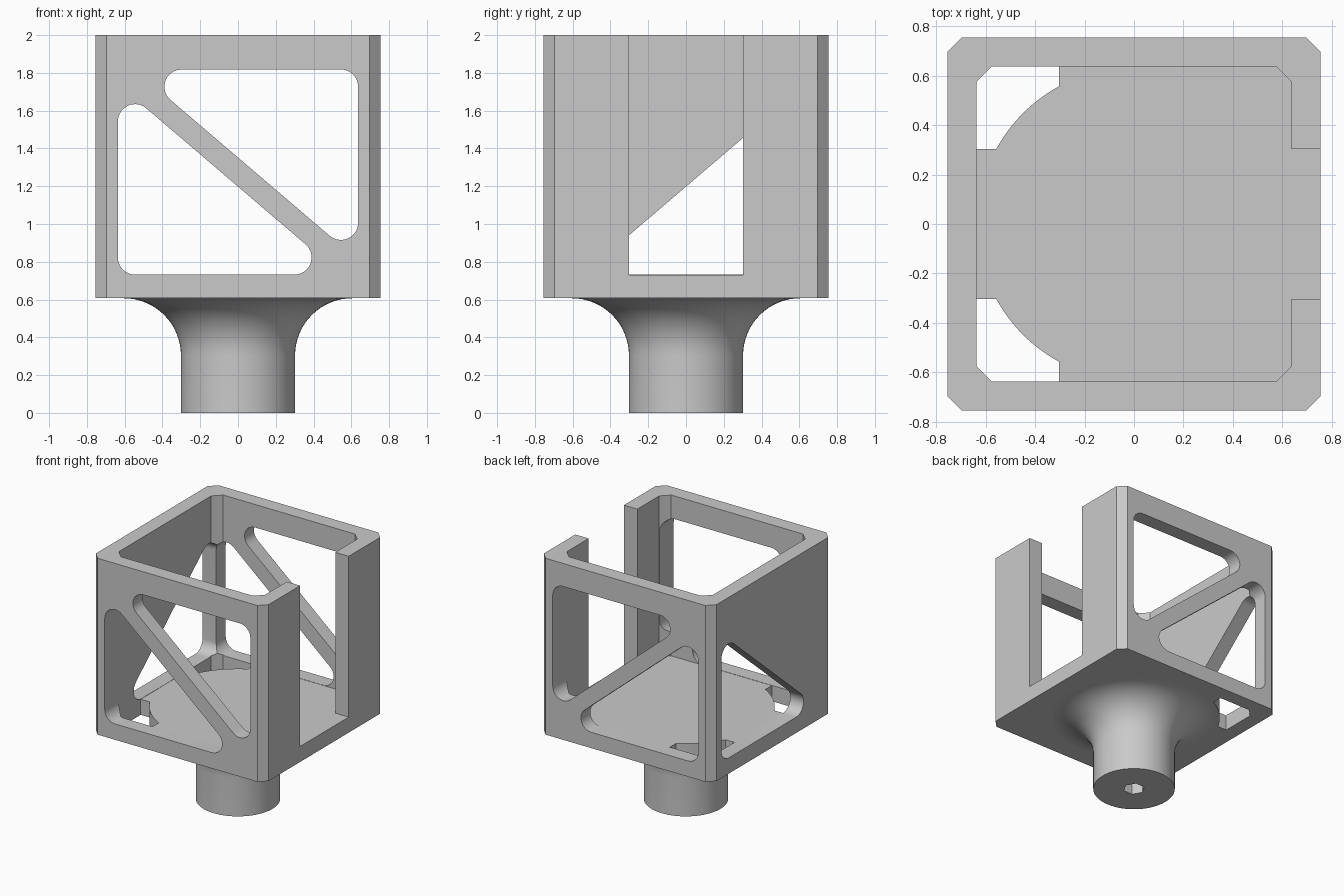
import bpy, bmesh, math
from mathutils import Vector, Matrix

if "Cube" in bpy.data.objects:
    bpy.data.objects.remove(bpy.data.objects["Cube"], do_unlink=True)

OUT, INN = 0.755, 0.638            # outer and inner half widths
Z0, FLOOR, TOP = 0.607, 0.73, 2.0
GAP = 0.303                        # half width of the side slot

grey = bpy.data.materials.new("plain grey")
grey.use_nodes = True
grey.diffuse_color = (0.59, 0.59, 0.59, 1)
grey.node_tree.nodes["Principled BSDF"].inputs["Base Color"].default_value = grey.diffuse_color


def finish(name, bm):
    bmesh.ops.recalc_face_normals(bm, faces=bm.faces)
    mesh = bpy.data.meshes.new(name)
    bm.to_mesh(mesh)
    bm.free()
    mesh.materials.append(grey)
    obj = bpy.data.objects.new(name, mesh)
    bpy.context.collection.objects.link(obj)
    return obj


def prism(name, outline, low, high, turn=None):
    """Extrude a flat outline along z, then optionally rotate it."""
    bm = bmesh.new()
    face = bm.faces.new([bm.verts.new((x, y, low)) for x, y in outline])
    new = bmesh.ops.extrude_face_region(bm, geom=[face])["geom"]
    bmesh.ops.translate(bm, vec=(0, 0, high - low),
                        verts=[v for v in new if isinstance(v, bmesh.types.BMVert)])
    if turn:
        bm.transform(turn)
    return finish(name, bm)


def cut(obj, cutter):
    bpy.context.view_layer.objects.active = obj
    mod = obj.modifiers.new("cut", "BOOLEAN")
    mod.operation, mod.solver, mod.object = "DIFFERENCE", "EXACT", cutter
    bpy.ops.object.modifier_apply(modifier=mod.name)
    bpy.data.objects.remove(cutter, do_unlink=True)


def chamfered_square(h, c):
    pts = []
    for i in range(4):
        turn = Matrix.Rotation(-i * math.pi / 2, 2)
        pts += [turn @ Vector((h - c, h)), turn @ Vector((h, h - c))]
    return pts


def rounded(points, r, steps=10):
    """Round every corner of a convex outline."""
    pts, out = [Vector(p) for p in points], []
    for i, p in enumerate(pts):
        a = (pts[i - 1] - p).normalized()
        b = (pts[(i + 1) % len(pts)] - p).normalized()
        half = a.angle(b) / 2
        centre = p + (a + b).normalized() * r / math.sin(half)
        start = p + a * r / math.tan(half) - centre
        end = p + b * r / math.tan(half) - centre
        sweep = start.angle_signed(end)
        out += [centre + Matrix.Rotation(-sweep * k / steps, 2) @ start
                for k in range(steps + 1)]
    return out


# Box body with its cavity and the open slot on one side
body = prism("box_frame", chamfered_square(OUT, 0.058), Z0, TOP)
cut(body, prism("cavity", chamfered_square(INN, 0.062), FLOOR, TOP + 0.2))
cut(body, prism("slot", [(0.4, -GAP), (1, -GAP), (1, GAP), (0.4, GAP)], FLOOR, TOP + 0.2))

# Triangular windows either side of a diagonal brace, a hair inside the cavity
wide, low, high, bar = INN - 0.002, FLOOR + 0.002, 1.818, 0.077
mid = (low + high) / 2
slope = (high - mid) / wide
reach = wide - bar / slope
lower = [(-wide, low), (reach, low), (-wide, high - bar)]
upper = [(-x, 2 * mid - z) for x, z in lower]
stand = Matrix.Rotation(math.pi / 2, 4, "X")
side = Matrix.Rotation(-math.pi / 2, 4, "Z") @ stand
for tri in (lower, upper):
    outline = rounded(tri, 0.091)
    # front and back walls in one pass
    cut(body, prism("window", outline, -1, 1, stand))
    # closed side wall, with the brace high at the back
    cut(body, prism("window", outline, 0.5, 1, side))

# Floor openings in the two corners by the closed side wall
R = 0.635
a0 = math.asin(GAP / R)
arc = [a0 + (math.pi / 2 - 2 * a0) * k / 12 for k in range(13)]
corner = [(GAP, INN), (INN - 0.062, INN), (INN, INN - 0.062), (INN, GAP)]
corner += [(R * math.cos(a), R * math.sin(a)) for a in arc]
for s in (-1, 1):
    cut(body, prism("floor_opening", [(-x, s * y) for x, y in corner], 0.5, FLOOR + 0.001))

# Round stem flaring into the underside of the box
r, flare = 0.302, 0.303
profile = [(0, 0), (r, 0)]
for k in range(17):
    a = math.pi / 2 * k / 16
    profile.append((r + flare * (1 - math.cos(a)), Z0 - flare + flare * math.sin(a)))
profile += [(r + flare, Z0 + 0.04), (0, Z0 + 0.04)]
bm = bmesh.new()
verts = [bm.verts.new((x, 0, z)) for x, z in profile]
edges = [bm.edges.new(pair) for pair in zip(verts, verts[1:])]
bmesh.ops.spin(bm, geom=verts + edges, axis=(0, 0, 1), cent=(0, 0, 0),
               angle=math.tau, steps=64, use_merge=True)
bmesh.ops.remove_doubles(bm, verts=bm.verts, dist=0.0001)
stem = finish("flared_stem", bm)

# Hexagonal blind socket in the foot of the stem
hexagon = [(0.08 * math.cos(math.pi * k / 3), 0.08 * math.sin(math.pi * k / 3))
           for k in range(6)]
cut(stem, prism("socket", hexagon, -0.1, 0.5))

for obj in (body, stem):
    bpy.ops.object.select_all(action="DESELECT")
    obj.select_set(True)
    bpy.context.view_layer.objects.active = obj
    bpy.ops.object.shade_smooth_by_angle(angle=math.radians(30))
